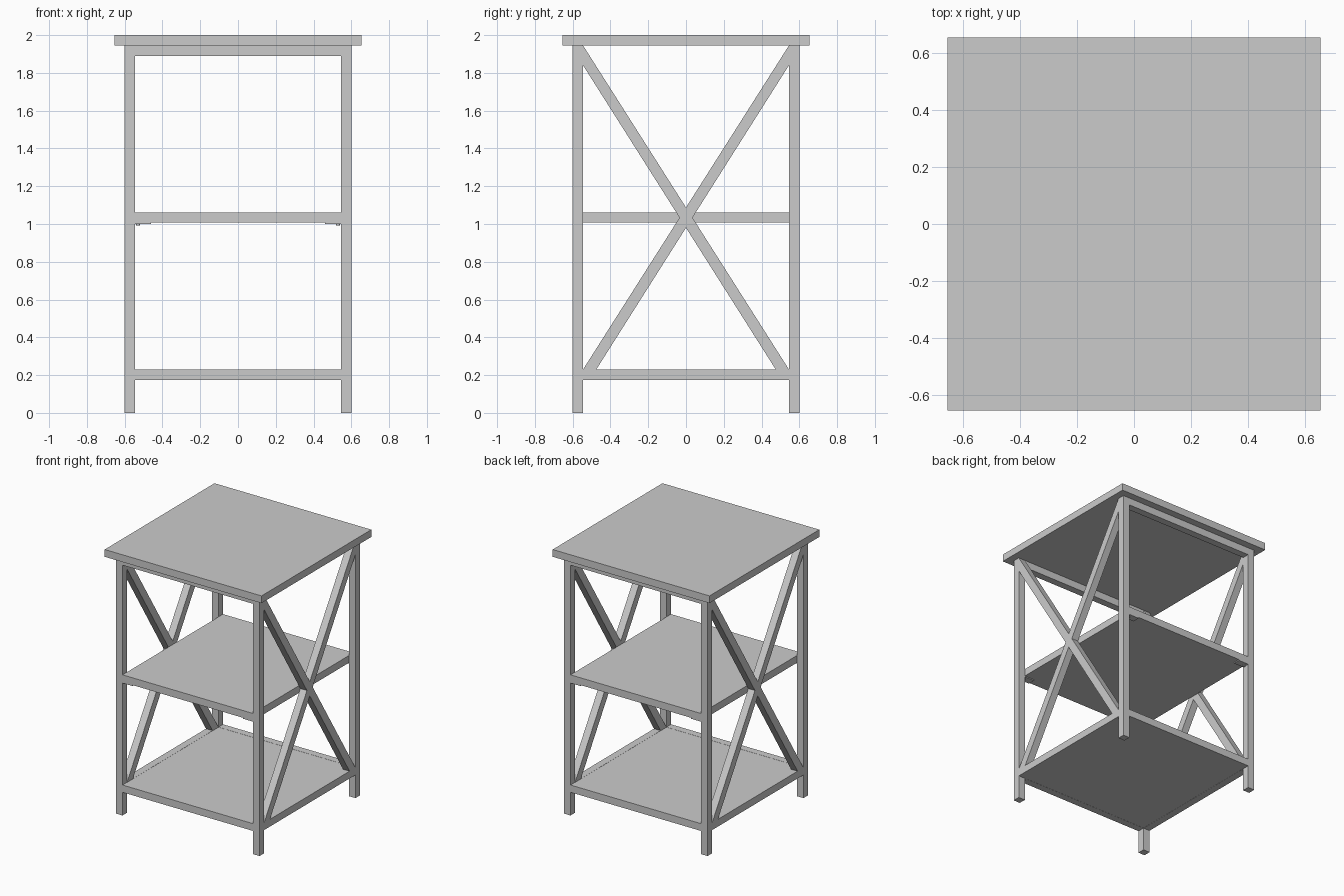
import bpy
import bmesh

cube = bpy.data.objects.get("Cube")
if cube:
    bpy.data.objects.remove(cube, do_unlink=True)

GREY = (0.6, 0.6, 0.6, 1)
mat = bpy.data.materials.new("plain grey")
mat.use_nodes = True
mat.diffuse_color = GREY
mat.node_tree.nodes["Principled BSDF"].inputs["Base Color"].default_value = GREY

OUT, INN = 0.6, 0.545          # outer and inner faces of the legs
TOP, FLOOR = 1.945, 0.23       # underside of the top, upper face of the base


def finish(name, bm):
    bmesh.ops.recalc_face_normals(bm, faces=bm.faces)
    mesh = bpy.data.meshes.new(name)
    bm.to_mesh(mesh)
    bm.free()
    mesh.materials.append(mat)
    obj = bpy.data.objects.new(name, mesh)
    bpy.context.collection.objects.link(obj)
    return obj


def box(name, x, y, z):
    """Box between (low, high) pairs on each axis."""
    bm = bmesh.new()
    bmesh.ops.create_cube(bm, size=1)
    for v in bm.verts:
        v.co = [r[0] if c < 0 else r[1] for c, r in zip(v.co, (x, y, z))]
    return finish(name, bm)


def side_prism(name, outline, x0, x1):
    """Outline in y and z, extruded along x."""
    bm = bmesh.new()
    face = bm.faces.new([bm.verts.new((x0, y, z)) for y, z in outline])
    ext = bmesh.ops.extrude_face_region(bm, geom=[face])["geom"]
    verts = [g for g in ext if isinstance(g, bmesh.types.BMVert)]
    bmesh.ops.translate(bm, verts=verts, vec=(x1 - x0, 0, 0))
    return finish(name, bm)


def span(sign, a, b):
    return sorted((sign * a, sign * b))


# Top board, middle shelf and base board
box("top_board", (-0.655, 0.655), (-0.655, 0.655), (TOP, 2))
box("middle_shelf", (-INN, INN), (-OUT, OUT), (1.007, 1.062))
box("base_board", (-INN, INN), (-INN, INN), (0.176, 0.229))

for sy, end in ((-1, "front"), (1, "back")):
    # Rails across the front and back
    box(end + "_upper_rail", (-INN, INN), span(sy, INN, OUT), (1.89, TOP))
    box(end + "_base_rail", (-INN, INN), span(sy, INN, OUT), (0.175, FLOOR))
    for sx, side in ((-1, "right"), (1, "left")):
        # Legs, with a thin shelf bracket and its screw
        tag = end + "_" + side
        box(tag + "_leg", span(sx, INN, OUT), span(sy, INN, OUT), (0, TOP))
        box(tag + "_bracket", span(sx, 0.46, INN), span(sy, INN, OUT), (1.0, 1.007))
        bm = bmesh.new()
        bmesh.ops.create_cone(bm, cap_ends=True, segments=12,
                              radius1=0.01, radius2=0.01, depth=0.01)
        bmesh.ops.translate(bm, verts=bm.verts, vec=(sx * 0.53, sy * 0.572, 0.996))
        finish(tag + "_screw", bm)

for sx, side in ((-1, "right"), (1, "left")):
    x0, x1 = span(sx, INN, OUT)
    box(side + "_base_rail", (x0, x1), (-INN, INN), (0.175, FLOOR))
    # Crossed braces between the legs
    for sy, lean in ((-1, "rear"), (1, "forward")):
        outline = [(sy * INN, TOP), (sy * INN, 1.84),
                   (-sy * 0.475, FLOOR), (-sy * INN, FLOOR)]
        side_prism(side + "_brace_" + lean, outline, x0, x1)
